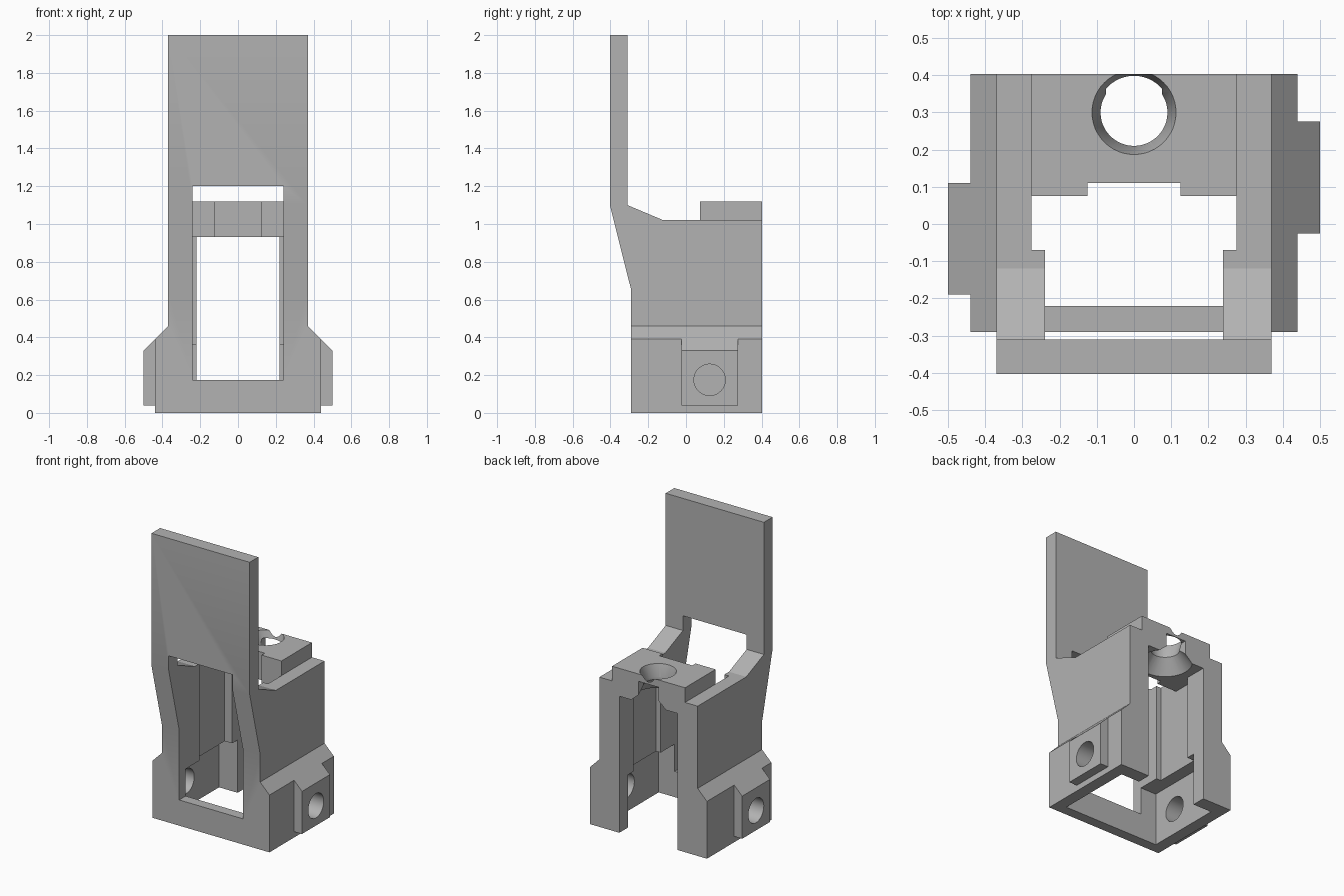
import bpy, bmesh, math
from mathutils import Matrix, Vector

old = bpy.data.objects.get("Cube")
if old:
    bpy.data.objects.remove(old, do_unlink=True)

grey = bpy.data.materials.new("plain_grey")
grey.use_nodes = True
colour = (0.45, 0.45, 0.45, 1)
grey.diffuse_color = colour
grey.node_tree.nodes["Principled BSDF"].inputs["Base Color"].default_value = colour


def make(name, bm):
    bmesh.ops.recalc_face_normals(bm, faces=bm.faces)
    mesh = bpy.data.meshes.new(name)
    bm.to_mesh(mesh)
    bm.free()
    mesh.materials.append(grey)
    ob = bpy.data.objects.new(name, mesh)
    bpy.context.scene.collection.objects.link(ob)
    return ob


def prism(name, points, axis, start, end):
    """Extrude a 2D profile along x (points are y, z) or y (points are x, z)."""
    bm = bmesh.new()
    place = (lambda a, b: (start, a, b)) if axis == "x" else (lambda a, b: (a, start, b))
    face = bm.faces.new([bm.verts.new(place(a, b)) for a, b in points])
    out = bmesh.ops.extrude_face_region(bm, geom=[face])
    step = Vector((end - start, 0, 0)) if axis == "x" else Vector((0, end - start, 0))
    moved = [g for g in out["geom"] if isinstance(g, bmesh.types.BMVert)]
    bmesh.ops.translate(bm, verts=moved, vec=step)
    return make(name, bm)


def box(name, x0, x1, y0, y1, z0, z1):
    return prism(name, [(x0, z0), (x1, z0), (x1, z1), (x0, z1)], "y", y0, y1)


def cone(name, r0, r1, depth, matrix):
    bm = bmesh.new()
    bmesh.ops.create_cone(bm, cap_ends=True, segments=48, radius1=r0, radius2=r1,
                          depth=depth, matrix=matrix)
    return make(name, bm)


def upright_cone(name, r0, r1, z0, z1):
    return cone(name, r0, r1, z1 - z0, Matrix.Translation((0, 0.3, (z0 + z1) / 2)))


def combine(target, tool, operation):
    """Apply a boolean and delete the helper."""
    tool.hide_render = True
    mod = target.modifiers.new("bool", "BOOLEAN")
    mod.operation, mod.solver, mod.object = operation, "EXACT", tool
    graph = bpy.context.evaluated_depsgraph_get()
    graph.update()
    mesh = bpy.data.meshes.new_from_object(target.evaluated_get(graph))
    target.modifiers.clear()
    target.data = mesh
    bpy.data.objects.remove(tool, do_unlink=True)


# Main body: side silhouette crossed with front silhouette
body = prism("bracket_body", [(-.29, 0), (.403, 0), (.403, 1.02), (-.12, 1.02), (-.31, 1.10),
                              (-.31, 2), (-.403, 2), (-.403, 1.10), (-.29, .65)], "x", -.6, .6)
half = [(.44, 0), (.44, .39), (.37, .46), (.37, 2.1)]
outline = half + [(-x, z) for x, z in reversed(half)]
combine(body, prism("front_outline", outline, "y", -.6, .6), "INTERSECT")

# Raised block for the round mount
combine(body, box("mount_block", -.275, .275, .075, .403, .95, 1.12), "UNION")

# Screw bosses, staggered front to back on the two sides
bosses = [(1, .125), (-1, -.04)]
for side, y in bosses:
    shape = [(side * x, z) for x, z in [(.38, .04), (.5, .04), (.5, .33), (.43, .40), (.38, .40)]]
    combine(body, prism("screw_boss", shape, "y", y - .15, y + .15), "UNION")

# Front window, inner bays, lower cavity, rear opening and mount notch
cuts = [
    ("front_window", -.24, .24, -.6, -.06, .175, 1.2),
    ("lower_cavity", -.36, .36, -.22, .31, -.1, .36),
    ("middle_bay", -.275, .275, -.07, .25, .3, .93),
    ("top_opening", -.275, .275, -.07, .075, .8, 1.5),
    ("rear_opening", -.22, .22, .2, .6, -.1, .93),
    ("mount_notch", -.125, .125, 0, .11, .9, 1.5),
    ("mount_slot", -.075, .075, .3, .6, .9, 1.07),
]
for cut in cuts:
    combine(body, box(*cut), "DIFFERENCE")

# Round mount: flared at top and bottom around a straight bore
combine(body, upright_cone("mount_bore", .09, .09, .8, 1.3), "DIFFERENCE")
combine(body, upright_cone("mount_top_flare", .087, .116, 1.03, 1.13), "DIFFERENCE")
combine(body, upright_cone("mount_bottom_flare", .17, .085, .925, 1.03), "DIFFERENCE")

# Screw holes through the bosses
for side, y in bosses:
    turn = Matrix.Translation((side * .45, y, .175)) @ Matrix.Rotation(math.pi / 2, 4, "Y")
    combine(body, cone("screw_hole", .083, .083, .3, turn), "DIFFERENCE")

# Crisp edges with smooth round holes
bpy.ops.object.select_all(action="DESELECT")
body.select_set(True)
bpy.context.view_layer.objects.active = body
bpy.ops.object.shade_smooth_by_angle(angle=math.radians(20))
